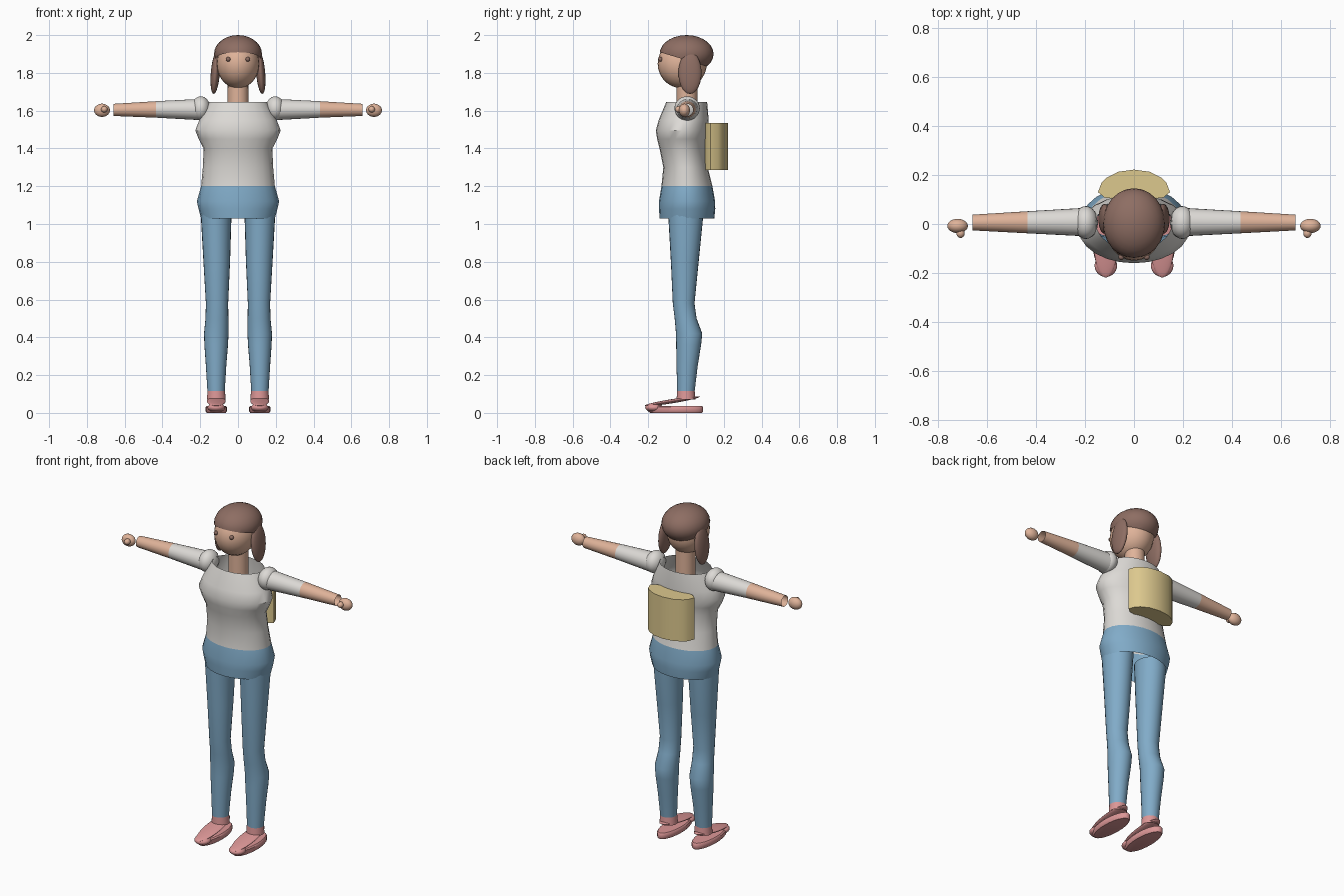
import bpy, bmesh, math
from mathutils import Matrix, Vector

if "Cube" in bpy.data.objects:
    bpy.data.objects.remove(bpy.data.objects["Cube"])


def material(name, rgb):
    m = bpy.data.materials.new(name)
    m.diffuse_color = (*rgb, 1)
    m.use_nodes = True
    m.node_tree.nodes["Principled BSDF"].inputs["Base Color"].default_value = m.diffuse_color
    return m


SKIN = material("skin", (0.74, 0.45, 0.32))
HAIR = material("brown hair", (0.27, 0.155, 0.125))
SHIRT = material("off white", (0.72, 0.70, 0.67))
DENIM = material("blue", (0.22, 0.41, 0.58))
PINK = material("pink", (0.72, 0.31, 0.31))
PACK = material("yellow", (0.72, 0.58, 0.27))


def finish(bm, name, mat, angle=40):
    bmesh.ops.recalc_face_normals(bm, faces=bm.faces[:])
    me = bpy.data.meshes.new(name)
    bm.to_mesh(me)
    bm.free()
    me.materials.append(mat)
    ob = bpy.data.objects.new(name, me)
    bpy.context.collection.objects.link(ob)
    bpy.context.view_layer.objects.active = ob
    ob.select_set(True)
    bpy.ops.object.shade_smooth_by_angle(angle=math.radians(angle))
    ob.select_set(False)
    return ob


def loft(name, rings, mat, axis="z", sides=24, caps=False):
    """Elliptical tube; each ring is (position, a0, a1, b0, b1) extents."""
    bm = bmesh.new()
    loops = []
    for h, a0, a1, b0, b1 in rings:
        loop = []
        for i in range(sides):
            t = math.tau * i / sides
            a = (a0 + a1) / 2 + (a1 - a0) / 2 * math.cos(t)
            b = (b0 + b1) / 2 + (b1 - b0) / 2 * math.sin(t)
            loop.append(bm.verts.new((a, b, h) if axis == "z" else (h, a, b)))
        loops.append(loop)
    for lo, hi in zip(loops, loops[1:]):
        for i in range(sides):
            j = (i + 1) % sides
            bm.faces.new((lo[i], lo[j], hi[j], hi[i]))
    if caps:
        bm.faces.new(loops[0])
        bm.faces.new(loops[-1])
    return finish(bm, name, mat)


def ellipsoid(name, center, radii, mat, tilt=(0, "X"), cut=None):
    bm = bmesh.new()
    m = (Matrix.Translation(center) @ Matrix.Rotation(tilt[0], 4, tilt[1])
         @ Matrix.Diagonal((*radii, 1)))
    bmesh.ops.create_uvsphere(bm, u_segments=24, v_segments=14, radius=1, matrix=m)
    if cut:
        bmesh.ops.bisect_plane(bm, geom=bm.verts[:] + bm.edges[:] + bm.faces[:],
                               plane_co=cut[0], plane_no=cut[1], clear_inner=True)
    return finish(bm, name, mat, 60)


# Shirt and hips
loft("shirt", [(1.20, -.195, .195, -.13, .14), (1.30, -.186, .186, -.12, .115),
               (1.40, -.182, .182, -.14, .105), (1.45, -.208, .208, -.153, .112),
               (1.495, -.226, .226, -.16, .118), (1.55, -.205, .205, -.145, .12),
               (1.645, -.155, .155, -.105, .112)], SHIRT)
loft("hips", [(1.03, -.195, .195, -.14, .15), (1.08, -.209, .209, -.143, .155),
              (1.12, -.218, .218, -.143, .154), (1.20, -.195, .195, -.13, .14)], DENIM)

# Neck, head and hair
loft("neck", [(1.58, -.056, .056, -.05, .06), (1.78, -.054, .054, -.05, .06)], SKIN)
ellipsoid("head", (0, -.02, 1.848), (.113, .13, .13), SKIN)
ellipsoid("hair_cap", (0, .003, 1.9), (.127, .143, .1), HAIR,
          cut=((0, -.14, 1.91), Vector((0, .3, 1))))

# Backpack: curved outline extruded upward
half = [(.06, .10), (.12, .108), (.147, .13), (.132, .17), (.11, .19), (.065, .213)]
outline = half + [(0, .222)] + [(-x, y) for x, y in reversed(half)]
bm = bmesh.new()
base = bm.faces.new([bm.verts.new((x, y, 1.285)) for x, y in outline])
up = bmesh.ops.extrude_face_region(bm, geom=[base], use_keep_orig=True)
bmesh.ops.translate(bm, vec=(0, 0, .25),
                    verts=[v for v in up["geom"] if isinstance(v, bmesh.types.BMVert)])
finish(bm, "backpack", PACK)

for s, side in ((-1, "right"), (1, "left")):
    # Eye and bunch of hair
    ellipsoid(side + "_eye", (s * .052, -.135, 1.872), (.012, .012, .012), HAIR)
    ellipsoid(side + "_hair_bunch", (s * .12, .021, 1.80), (.024, .061, .112), HAIR,
              (-s * .08, "Y"))

    # Arm: shoulder, sleeve, forearm, hand, thumb
    ellipsoid(side + "_shoulder", (s * .197, .006, 1.612), (.05, .067, .064), SHIRT)
    loft(side + "_sleeve", [(s * .2, -.05, .066, 1.55, 1.662),
                            (s * .435, -.038, .052, 1.563, 1.65)], SHIRT, "x")
    loft(side + "_forearm", [(s * .435, -.038, .052, 1.563, 1.65),
                             (s * .66, -.026, .038, 1.572, 1.636)], SKIN, "x")
    ellipsoid(side + "_hand", (s * .72, -.008, 1.602), (.042, .029, .035), SKIN)
    ellipsoid(side + "_thumb", (s * .708, -.038, 1.607), (.017, .019, .017), SKIN)

    # Leg: rings given as inner and outer distance from the middle
    leg = [(.115, .07, .162, -.047, .046), (.25, .062, .17, -.05, .062),
           (.36, .053, .178, -.052, .08), (.42, .05, .18, -.053, .086),
           (.50, .051, .172, -.06, .056), (.58, .052, .17, -.07, .045),
           (.80, .042, .183, -.08, .067), (1.03, .035, .196, -.093, .09),
           (1.09, .033, .196, -.095, .092)]
    loft(side + "_leg", [(z, s * a, s * b, c, d) for z, a, b, c, d in leg], DENIM)

    # Shoe: ankle, sloping upper, toe, sole
    x = s * .115
    loft(side + "_ankle", [(.07, x - .05, x + .05, -.05, .05),
                           (.117, x - .046, x + .046, -.047, .046)], PINK)
    ellipsoid(side + "_shoe_upper", (x, -.073, .062), (.05, .148, .011), PINK,
              (.16, "X"))
    ellipsoid(side + "_shoe_toe", (x, -.17, .028), (.046, .046, .024), PINK)
    loft(side + "_sole", [(0, x - .05, x + .05, -.19, .085),
                          (.008, x - .056, x + .056, -.2, .09),
                          (.03, x - .056, x + .056, -.2, .09),
                          (.037, x - .05, x + .05, -.19, .085)], PINK, caps=True)
